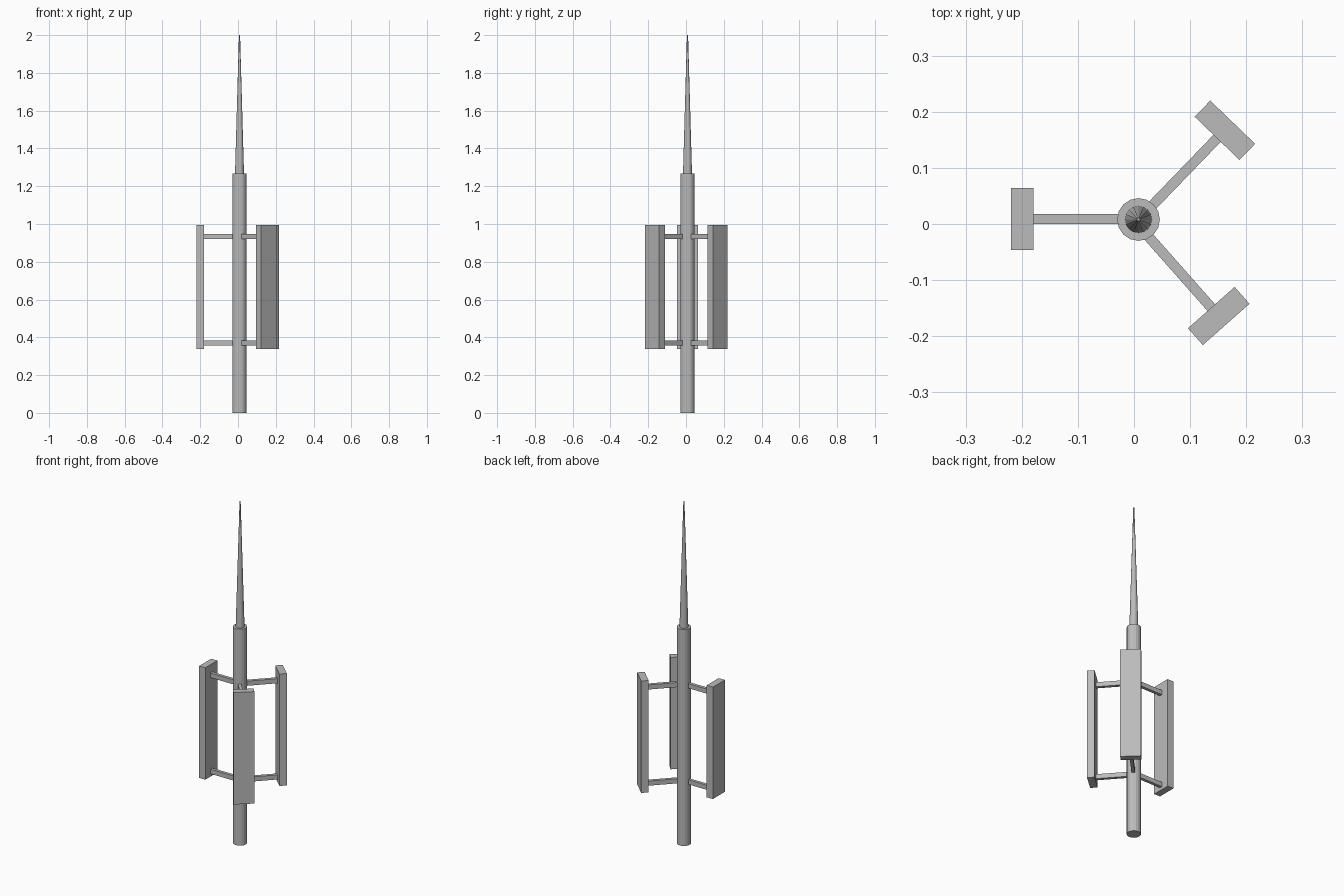
import bpy
from math import radians
from mathutils import Matrix, Vector

cube = bpy.data.objects.get("Cube")
if cube:
    bpy.data.objects.remove(cube, do_unlink=True)

GREY = (0.5, 0.5, 0.5, 1)
metal = bpy.data.materials.new("grey_metal")
metal.use_nodes = True
metal.diffuse_color = GREY
metal.node_tree.nodes["Principled BSDF"].inputs["Base Color"].default_value = GREY

AXIS = Vector((0.008, 0.008, 0))


def finish(name):
    obj = bpy.context.object
    obj.name = name
    obj.data.materials.append(metal)
    return obj


def tapered_tube(name, r_low, r_high, z_low, z_high, sides):
    bpy.ops.mesh.primitive_cone_add(
        vertices=sides, radius1=r_low, radius2=r_high, depth=z_high - z_low,
        location=AXIS + Vector((0, 0, (z_low + z_high) / 2)))
    finish(name)


def box(name, size, centre, angle):
    bpy.ops.mesh.primitive_cube_add(size=1, location=centre, rotation=(0, 0, angle))
    finish(name).scale = size


# Mast and spire
tapered_tube("mast", 0.038, 0.038, 0, 1.267, 16)
tapered_tube("spire", 0.024, 0.003, 1.26, 2.0, 16)

# Three panels, each held by an upper and a lower arm
PANELS = {
    "right": (-0.199, 0.009, 180),
    "back_left": (0.162, 0.167, 46),
    "front_left": (0.151, -0.164, -48.5),
}
ARM_LENGTH = 0.2
for side, (x, y, degrees) in PANELS.items():
    angle = radians(degrees)
    outward = Matrix.Rotation(angle, 3, "Z") @ Vector((1, 0, 0))
    panel = Vector((x, y, 0.667))
    box(side + "_panel", (0.04, 0.111, 0.655), panel, angle)
    for level, z in (("lower", 0.37), ("upper", 0.933)):
        centre = panel - outward * ARM_LENGTH / 2
        centre.z = z
        box(f"{side}_{level}_arm", (ARM_LENGTH, 0.018, 0.027), centre, angle)
